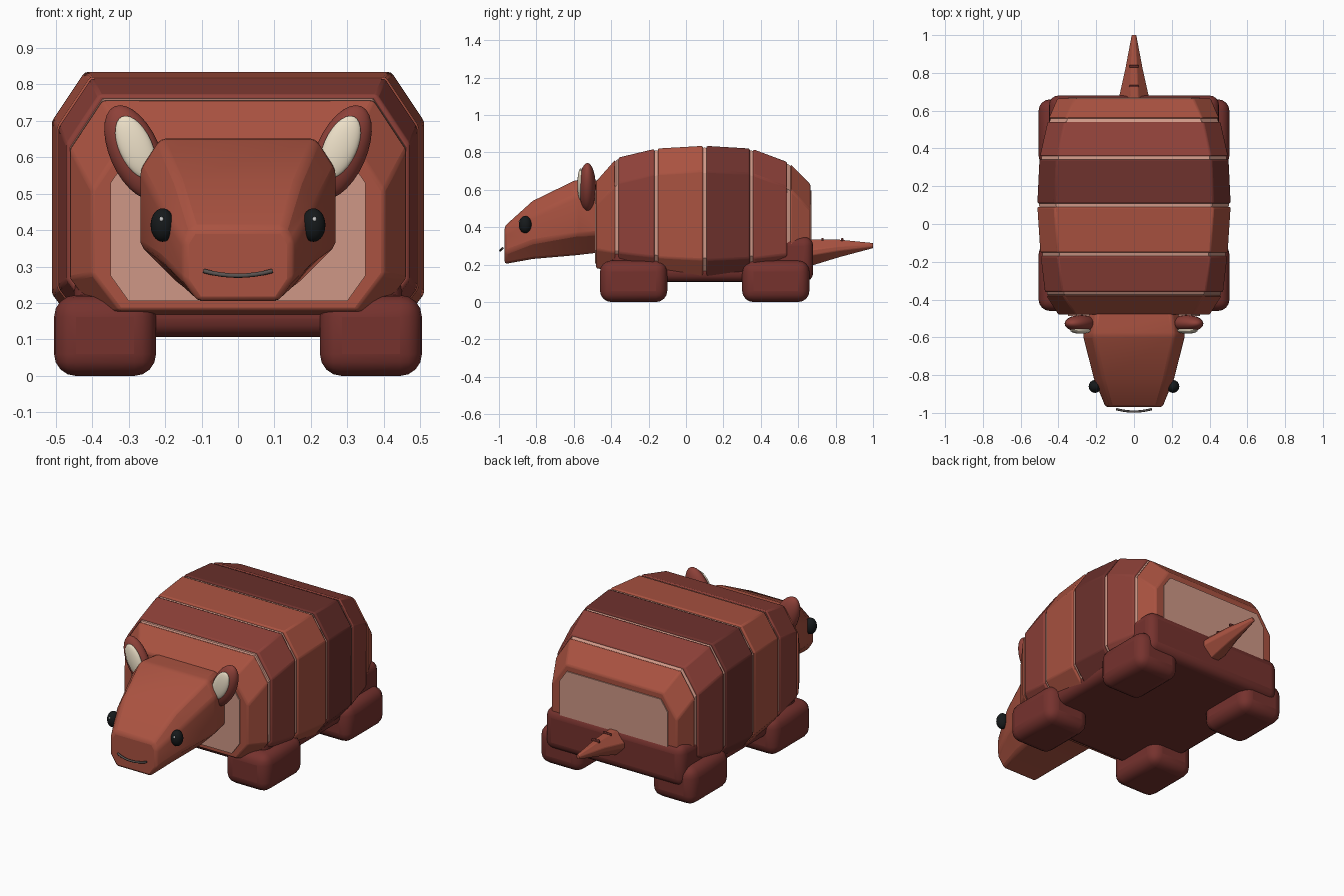
import bpy, bmesh, math
from mathutils import Vector

if "Cube" in bpy.data.objects:
    bpy.data.objects.remove(bpy.data.objects["Cube"])


def material(name, rgb):
    m = bpy.data.materials.new(name)
    m.diffuse_color = (*rgb, 1)
    m.use_nodes = True
    m.node_tree.nodes["Principled BSDF"].inputs["Base Color"].default_value = m.diffuse_color
    return m


LIGHT = material("light_brick", (0.40, 0.085, 0.052))
MID = material("mid_brick", (0.27, 0.052, 0.040))
DARK = material("dark_brick", (0.15, 0.030, 0.025))
LIMB = material("limb_brown", (0.18, 0.032, 0.027))
PINK = material("dusty_pink", (0.62, 0.31, 0.24))
CREAM = material("cream", (0.85, 0.75, 0.58))
BLACK = material("black", (0.008, 0.010, 0.011))
WHITE = material("white", (0.95, 0.95, 0.92))
GREY = material("mouth_grey", (0.10, 0.085, 0.08))


def finish(ob, mat, bevel=0, segments=2):
    ob.data.materials.append(mat)
    if bevel:
        b = ob.modifiers.new("Bevel", "BEVEL")
        b.width, b.segments, b.limit_method = bevel, segments, "ANGLE"
        b.angle_limit = math.radians(20)
    bpy.ops.object.select_all(action="DESELECT")
    bpy.context.view_layer.objects.active = ob
    ob.select_set(True)
    bpy.ops.object.shade_smooth_by_angle(angle=math.radians(30))
    return ob


def octagon(y, hw, z0, z1, top, low):
    """Chamfered rectangle; top and low are (x, z) corner cuts."""
    half = [(hw - low[0], z0), (hw, z0 + low[1]), (hw, z1 - top[1]), (hw - top[0], z1)]
    return [Vector((x, y, z)) for x, z in half + [(-x, z) for x, z in reversed(half)]]


def loft(name, rings, mat, bevel=0):
    bm = bmesh.new()
    vs = [[bm.verts.new(p) for p in r] for r in rings]
    n = len(vs[0])
    for a, b in zip(vs, vs[1:]):
        for i in range(n):
            bm.faces.new((a[i], a[(i + 1) % n], b[(i + 1) % n], b[i]))
    bm.faces.new(vs[0])
    bm.faces.new(vs[-1])
    bmesh.ops.recalc_face_normals(bm, faces=bm.faces)
    me = bpy.data.meshes.new(name)
    bm.to_mesh(me)
    bm.free()
    ob = bpy.data.objects.new(name, me)
    bpy.context.collection.objects.link(ob)
    return finish(ob, mat, bevel)


def box(name, lo, hi, mat, bevel, segments=4):
    lo, hi = Vector(lo), Vector(hi)
    bpy.ops.mesh.primitive_cube_add(size=1, location=(lo + hi) / 2)
    ob = bpy.context.object
    ob.name = name
    ob.scale = hi - lo
    bpy.ops.object.transform_apply(location=False, rotation=False, scale=True)
    return finish(ob, mat, bevel, segments)


def ellipsoid(name, loc, radii, mat, tilt=0):
    bpy.ops.mesh.primitive_uv_sphere_add(segments=24, ring_count=14, location=loc,
                                         rotation=(0, tilt, 0))
    ob = bpy.context.object
    ob.name = name
    ob.scale = radii
    return finish(ob, mat)


# Shell outline: y, half width, bottom, top
OUTLINE = [(-0.48, 0.40, 0.18, 0.645), (-0.37, 0.47, 0.165, 0.77), (-0.16, 0.495, 0.14, 0.82),
           (0.10, 0.512, 0.125, 0.835), (0.35, 0.50, 0.135, 0.82), (0.55, 0.455, 0.155, 0.745),
           (0.665, 0.405, 0.18, 0.63)]


def shell_ring(y, inset=0):
    for a, b in zip(OUTLINE, OUTLINE[1:]):
        if y <= b[0]:
            break
    t = (y - a[0]) / (b[0] - a[0])
    hw, z0, z1 = (p + (q - p) * t for p, q in zip(a[1:], b[1:]))
    return octagon(y, hw - inset, z0 + inset, z1 - inset, (0.09, 0.135), (0.075, 0.10))


# Armour bands with a pink core showing in the gaps
tones = [LIGHT, MID, LIGHT, DARK, MID, LIGHT]
for i, tone in enumerate(tones):
    y0 = OUTLINE[i][0] + (0.009 if i else 0)
    y1 = OUTLINE[i + 1][0] - (0.009 if i < 5 else 0)
    loft(f"shell_band_{i + 1}", [shell_ring(y0), shell_ring(y1)], tone, 0.008)
loft("shell_core", [shell_ring(y, 0.01) for y in
     (-0.47, -0.37, -0.16, 0.10, 0.35, 0.55, 0.655)], PINK)

# Pink end plates
for name, y0, y1 in (("front_plate", -0.487, -0.47), ("rear_plate", 0.655, 0.671)):
    loft(name, [octagon(y, 0.35, 0.205, 0.595, (0.045, 0.065), (0.05, 0.07))
                for y in (y0, y1)], PINK)

# Belly and legs
box("belly", (-0.45, -0.40, 0.107), (0.45, 0.68, 0.35), LIMB, 0.05)
for side, s in (("right", 1), ("left", -1)):
    for end, y in (("front", -0.28), ("rear", 0.48)):
        box(f"{end}_{side}_leg", (s * 0.365 - 0.14, y - 0.18, 0),
            (s * 0.365 + 0.14, y + 0.18, 0.222), LIMB, 0.06)

# Head tapering to the snout
loft("head", [octagon(-0.46, 0.25, 0.265, 0.65, (0.055, 0.08), (0.11, 0.10)),
              octagon(-0.59, 0.27, 0.25, 0.652, (0.055, 0.085), (0.11, 0.11)),
              octagon(-0.82, 0.212, 0.23, 0.54, (0.045, 0.08), (0.075, 0.09)),
              octagon(-0.97, 0.15, 0.203, 0.405, (0.025, 0.04), (0.04, 0.06))], LIGHT, 0.015)

# Ears and eyes
for side, s in (("right", 1), ("left", -1)):
    tilt = s * math.radians(24)
    ellipsoid(f"{side}_ear", (s * 0.283, -0.527, 0.614), (0.069, 0.045, 0.138), MID, tilt)
    ellipsoid(f"{side}_inner_ear", (s * 0.281, -0.563, 0.628), (0.046, 0.018, 0.092), CREAM, tilt)
    ellipsoid(f"{side}_eye", (s * 0.207, -0.86, 0.414), (0.033, 0.034, 0.046), BLACK)
    ellipsoid(f"{side}_eye_glint", (s * 0.21, -0.889, 0.430), (0.006, 0.006, 0.007), WHITE)

# Mouth line
curve = bpy.data.curves.new("mouth", "CURVE")
curve.dimensions = "3D"
curve.bevel_depth, curve.bevel_resolution = 0.006, 2
sp = curve.splines.new("POLY")
sp.points.add(8)
for i, p in enumerate(sp.points):
    u = i / 4 - 1
    p.co = (0.094 * u, -0.993 + 0.013 * u * u, 0.275 + 0.013 * u * u, 1)
curve.use_fill_caps = True
curve.materials.append(GREY)
bpy.context.collection.objects.link(bpy.data.objects.new("mouth", curve))

# Tail with two small ridges
loft("tail", [octagon(0.64, 0.086, 0.185, 0.335, (0.06, 0.06), (0.06, 0.06)),
              octagon(0.82, 0.046, 0.24, 0.333, (0.03, 0.035), (0.03, 0.035)),
              octagon(1.00, 0.012, 0.288, 0.315, (0.007, 0.008), (0.007, 0.008))], LIGHT, 0.004)
for i, y in enumerate((0.73, 0.835)):
    box(f"tail_ridge_{i + 1}", (-0.026, y - 0.006, 0.325), (0.026, y + 0.006, 0.342), DARK, 0.004, 2)
